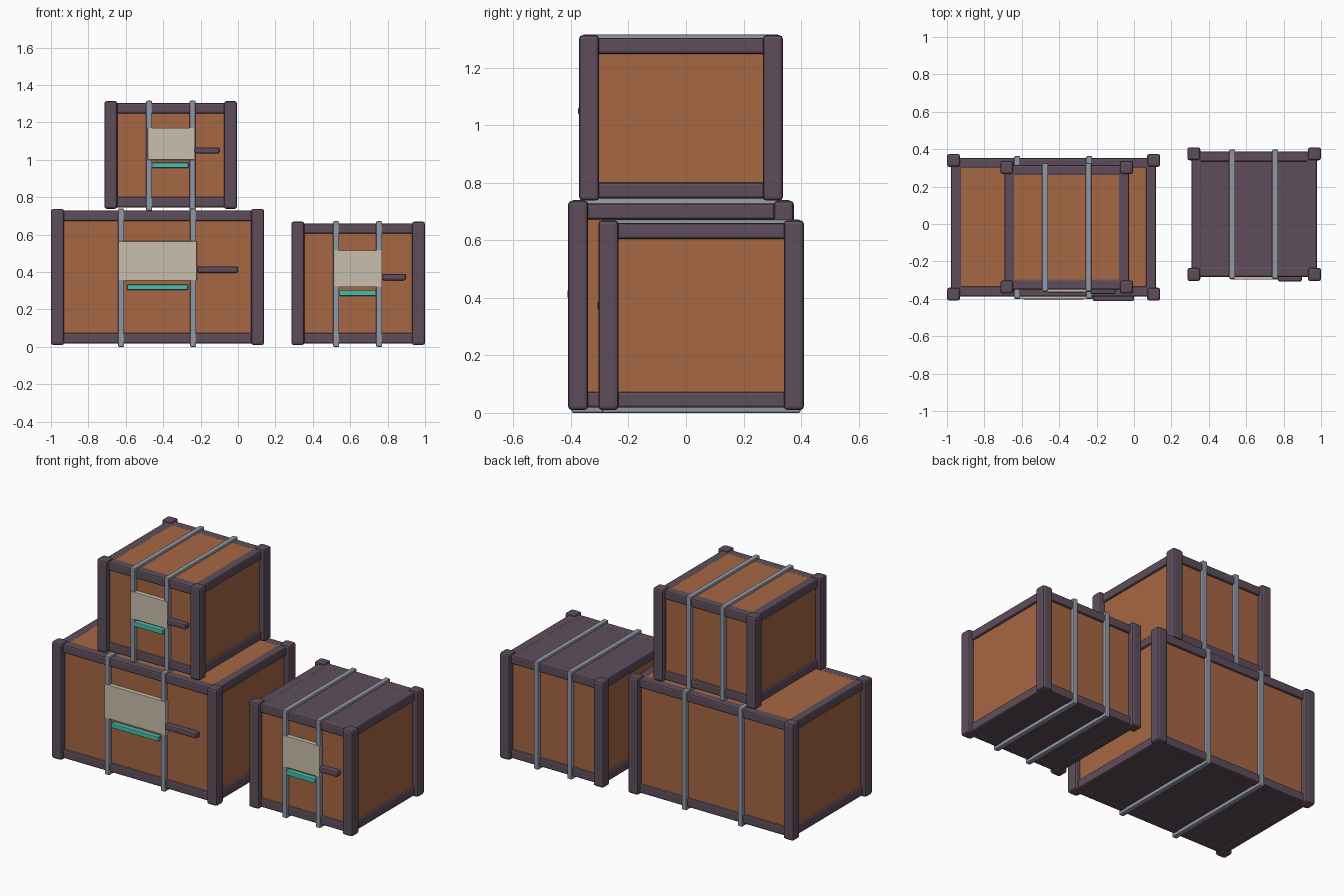
import bpy
import bmesh
from mathutils import Vector

cube = bpy.data.objects.get("Cube")
if cube:
    bpy.data.objects.remove(cube, do_unlink=True)


def material(name, rgb):
    m = bpy.data.materials.new(name)
    m.use_nodes = True
    m.diffuse_color = (*rgb, 1)
    m.node_tree.nodes["Principled BSDF"].inputs["Base Color"].default_value = (*rgb, 1)
    return m


ORANGE = material("orange_panel", (0.39, 0.135, 0.058))
DARK = material("dark_frame", (0.112, 0.076, 0.105))
STEEL = material("grey_strap", (0.29, 0.31, 0.37))
CREAM = material("cream_label", (0.58, 0.52, 0.42))
TEAL = material("teal_light", (0.06, 0.52, 0.43))


def boxes(name, spans, mats, bevel=0.0, segments=2):
    """One object from boxes given as (x0, x1, y0, y1, z0, z1)."""
    bm = bmesh.new()
    for x0, x1, y0, y1, z0, z1 in spans:
        verts = bmesh.ops.create_cube(bm, size=1)["verts"]
        lo, hi = Vector((x0, y0, z0)), Vector((x1, y1, z1))
        for v in verts:
            v.co = Vector(h if c > 0 else l for c, l, h in zip(v.co, lo, hi))
    mesh = bpy.data.meshes.new(name)
    bm.to_mesh(mesh)
    bm.free()
    for m in mats:
        mesh.materials.append(m)
    ob = bpy.data.objects.new(name, mesh)
    bpy.context.collection.objects.link(ob)
    if bevel:
        mod = ob.modifiers.new("soft_edges", "BEVEL")
        mod.width = bevel
        mod.segments = segments
    return ob


def crate(name, x, y, z, straps, label, light, handle, dark_top):
    """x, y, z are the outer ranges; label, light, handle are (x0, x1, z0, z1)."""
    (x0, x1), (y0, y1), (z0, z1) = x, y, z
    post, rail, edge, skin = 0.07, 0.055, 0.022, 0.035
    r0, r1 = z0 + 0.008, z1 - 0.01

    # Panelled body, with dark underside and optionally dark lid
    body = boxes(name + "_body", [(x0 + skin, x1 - skin, y0 + skin, y1 - skin,
                                   r0 + 0.003, r1 - 0.003)], [ORANGE, DARK])
    for f in body.data.polygons:
        if f.normal.z < -0.5 or (dark_top and f.normal.z > 0.5):
            f.material_index = 1

    # Corner posts
    boxes(name + "_corner_posts",
          [(px, px + post, py, py + post, z0, z1)
           for px in (x0, x1 - post) for py in (y0, y1 - post)], [DARK], 0.013)

    # Horizontal rails around the top and bottom
    a0, a1, b0, b1 = x0 + edge, x1 - edge, y0 + edge, y1 - edge
    rails = []
    for h in (r0, r1 - rail):
        rails += [(x0 + skin, x1 - skin, p, p + rail, h, h + rail) for p in (b0, b1 - rail)]
        rails += [(p, p + rail, y0 + skin, y1 - skin, h, h + rail) for p in (a0, a1 - rail)]
    boxes(name + "_rails", rails, [DARK], 0.009)

    # Straps wrapped over front, top, back and bottom
    s0, s1, t = y0 + 0.012, y1 - 0.012, 0.03
    spans = []
    for c in straps:
        l, r = c - 0.016, c + 0.016
        spans += [(l, r, p, p + t, z0 - 0.01, z1 + 0.002) for p in (s0, s1 - t)]
        spans += [(l, r, s0 + t / 2, s1 - t / 2, p, p + t) for p in (z0 - 0.01, z1 + 0.002 - t)]
    boxes(name + "_straps", spans, [STEEL], 0.006)

    # Label, light bar and handle on the front
    def fitting(part, rect, out, mat, bevel):
        l, r, b, t = rect
        boxes(name + part, [(l, r, y0 + out, y0 + skin + 0.005, b, t)], [mat], bevel)

    fitting("_label", label, 0.009, CREAM, 0.002)
    fitting("_light_bar", light, 0.007, TEAL, 0.004)
    fitting("_handle", handle, -0.003, DARK, 0.009)


crate("large_crate", (-1.0, 0.14), (-0.41, 0.375), (0.01, 0.738), (-0.625, -0.24),
      (-0.64, -0.22, 0.355, 0.565), (-0.593, -0.268, 0.305, 0.333),
      (-0.22, 0.0, 0.396, 0.43), False)
crate("stacked_crate", (-0.715, -0.005), (-0.372, 0.337), (0.738, 1.314), (-0.475, -0.243),
      (-0.483, -0.232, 1.0, 1.17), (-0.46, -0.265, 0.957, 0.985),
      (-0.232, -0.1, 1.033, 1.066), False)
crate("small_crate", (0.285, 1.0), (-0.305, 0.41), (0.01, 0.67), (0.525, 0.755),
      (0.515, 0.77, 0.32, 0.515), (0.541, 0.738, 0.273, 0.302),
      (0.77, 0.897, 0.356, 0.39), True)
